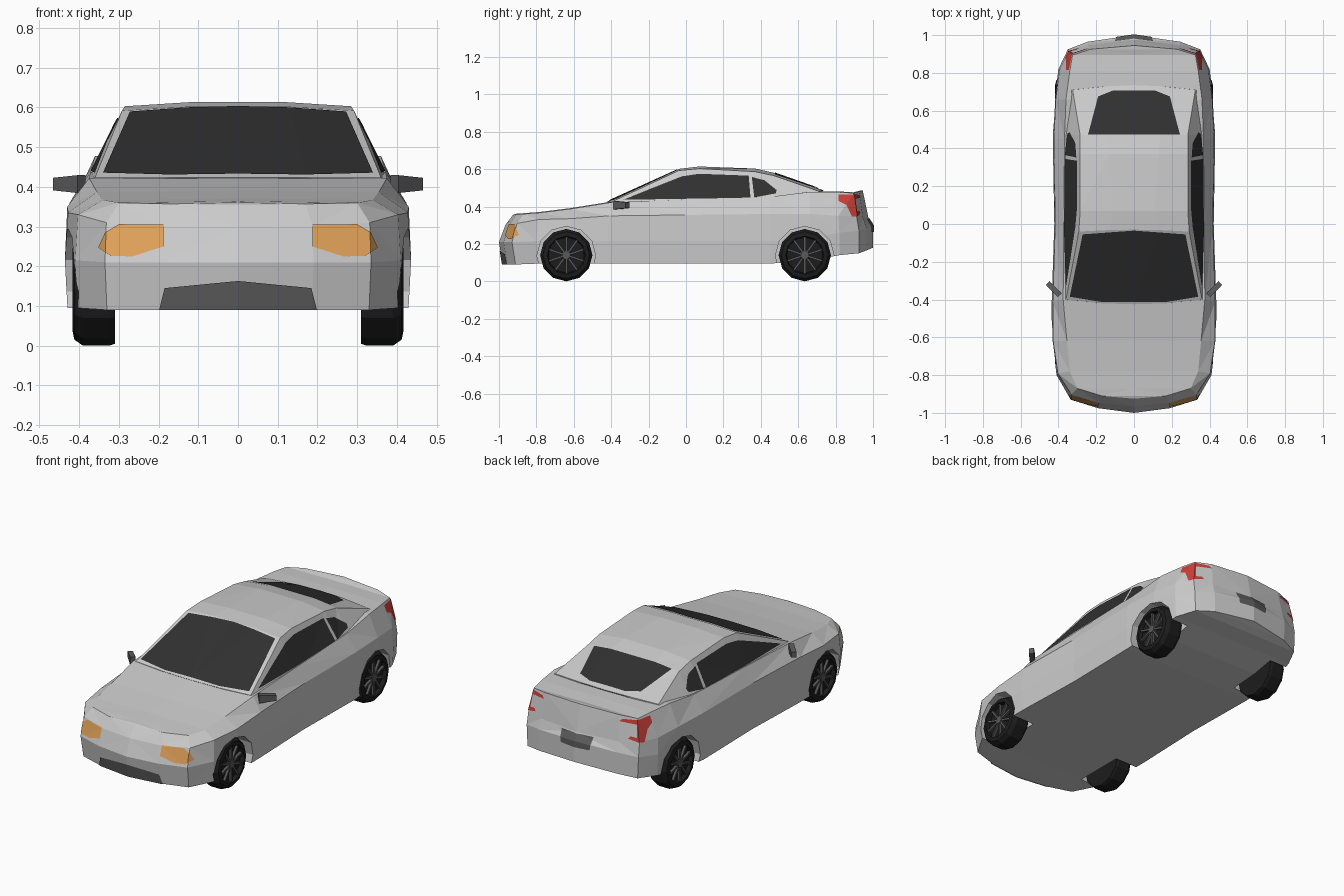
import bpy, bmesh, math
from mathutils import Vector, Matrix

if "Cube" in bpy.data.objects:
    bpy.data.objects.remove(bpy.data.objects["Cube"])


def material(name, r, g, b):
    m = bpy.data.materials.new(name)
    m.diffuse_color = (r, g, b, 1)
    m.use_nodes = True
    m.node_tree.nodes["Principled BSDF"].inputs["Base Color"].default_value = m.diffuse_color
    return m


GLASS = material("glass", .03, .03, .03)
RUBBER = material("rubber", .012, .012, .012)
METAL = material("dark_metal", .1, .1, .1)
TRIM = material("trim", .11, .11, .11)
AMBER = material("amber", .75, .36, .1)
RED = material("red", .6, .05, .04)


def finish(name, bm, mat=None, mirror=False):
    me = bpy.data.meshes.new(name)
    bm.to_mesh(me)
    ob = bpy.data.objects.new(name, me)
    bpy.context.collection.objects.link(ob)
    if mat:
        me.materials.append(mat)
    if mirror:
        ob.modifiers.new("mirror", 'MIRROR').use_mirror_merge = False
    return ob


def half_grid(rows):
    """Skin rows of 3D points, together with their mirror image in x."""
    bm = bmesh.new()
    for s in (1, -1):
        vs = [[bm.verts.new((s * p[0], p[1], p[2])) for p in row] for row in rows]
        for a, b in zip(vs, vs[1:]):
            for i in range(len(a) - 1):
                bm.faces.new((a[i], a[i + 1], b[i + 1], b[i]))
    bmesh.ops.remove_doubles(bm, verts=bm.verts, dist=1e-4)
    return bm


def close_up(bm):
    edges = [e for e in bm.edges if e.is_boundary]
    if edges:
        bmesh.ops.holes_fill(bm, edges=edges, sides=0)
    bmesh.ops.recalc_face_normals(bm, faces=bm.faces)
    bmesh.ops.triangulate(bm, faces=bm.faces)


def decal(name, src, pts, direction, mat, mirror=False):
    """Cut a convex outline out of a surface, seen along an axis, and lift it off."""
    d = Vector(direction)
    k = [i for i in range(3) if d[i]][0]

    def lift(p):
        q = list(p)
        q.insert(k, 0)
        return Vector(q)
    bm = src.copy()
    bm.normal_update()
    bmesh.ops.delete(bm, geom=[f for f in bm.faces if f.normal.dot(d) < .15],
                     context='FACES')
    P = [lift(p) for p in pts]
    mid = sum(P, Vector()) / len(P)
    for a, b in zip(P, P[1:] + P[:1]):
        n = (b - a).cross(d).normalized()
        if n.dot(mid - a) > 0:
            n = -n
        bmesh.ops.bisect_plane(bm, geom=bm.verts[:] + bm.edges[:] + bm.faces[:],
                               plane_co=a, plane_no=n, clear_outer=True)
    bmesh.ops.translate(bm, verts=bm.verts, vec=d * .004)
    return finish(name, bm, mat, mirror)


# Lower body: stations round the plan from nose to tail
# (side x, side y, floor z, waist z, deck x, deck y, deck z)
plan = [
    (0, -1.0, .09, .30, 0, -.925, .355),
    (.19, -.975, .09, .30, .17, -.91, .357),
    (.335, -.93, .09, .31, .30, -.87, .36),
    (.41, -.80, .095, .33, .34, -.78, .367),
    (.436, -.62, .095, .335, .355, -.62, .387),
    (.436, -.42, .095, .35, .375, -.40, .422),
    (.422, 0, .095, .355, .372, 0, .437),
    (.43, .45, .095, .36, .368, .45, .452),
    (.42, .66, .11, .36, .36, .66, .478),
    (.40, .82, .14, .35, .34, .81, .477),
    (.35, .925, .15, .35, .325, .895, .472),
    (.245, .965, .165, .34, .23, .925, .48),
    (0, 1.0, .18, .34, 0, .945, .486),
]
rows = []
for x, y, zf, zm, dx, dy, dz in plan:
    yf = y * (.98 if y < 0 else 1)
    rows.append([(0, yf, zf), (x * .985, yf, zf), (x, y, zf + .12),
                 (x + (dx - x) * .1, y + (dy - y) * .45, zm),
                 (dx, dy, dz), (0, dy, dz + (.004 if dx else 0))])
body = half_grid(rows)
close_up(body)
body_ob = finish("lower_body", body)

# Wheel arch cutters
WHEELS = {"front": -.64, "rear": .635}
cut = bmesh.new()
for y in WHEELS.values():
    for s in (1, -1):
        bmesh.ops.create_cone(cut, cap_ends=True, segments=12, radius1=.157, radius2=.157,
                              depth=.22, matrix=Matrix.Translation((s * .4, y, .137))
                              @ Matrix.Rotation(math.pi / 2, 4, 'Y'))
cutter = finish("arch_cutter", cut)
cutter.hide_render = True
cutter.display_type = 'WIRE'
mod = body_ob.modifiers.new("arches", 'BOOLEAN')
mod.operation = 'DIFFERENCE'
mod.object = cutter

# Cabin: cross-sections (y, centre bow, belt x, belt z, rail x, rail z, roof x, roof z)
sections = [
    (-.40, -.025, .37, .415, .36, .424, .17, .424),
    (-.04, .01, .374, .425, .292, .592, .13, .602),
    (.07, 0, .372, .43, .285, .603, .11, .614),
    (.37, 0, .368, .44, .285, .586, .13, .603),
    (.47, 0, .366, .445, .285, .565, .14, .58),
    (.71, .025, .355, .46, .325, .482, .13, .487),
]
rows = []
for y, bow, bx, bz, rx, rz, mx, mz in sections:
    rows.append([(0, y, bz - .02), (bx, y, bz - .02), (bx, y, bz), (rx, y, rz),
                 (mx, y + bow * .8, mz), (0, y + bow, mz)])
cabin = half_grid(rows)
close_up(cabin)
finish("cabin", cabin)

# Glass
decal("windshield", cabin,
      [(.34, -.385), (.17, -.413), (-.17, -.413), (-.34, -.385), (-.272, -.055),
       (0, -.035), (.272, -.055)], (0, 0, 1), GLASS)
decal("rear_window", cabin,
      [(.243, .475), (.19, .675), (.11, .707), (-.11, .707), (-.19, .675), (-.243, .475)],
      (0, 0, 1), GLASS)
decal("side_window", cabin,
      [(-.34, .436), (-.19, .495), (-.03, .56), (.07, .575), (.335, .565), (.345, .447)],
      (1, 0, 0), GLASS, True)
decal("quarter_window", cabin,
      [(.352, .558), (.42, .54), (.485, .488), (.48, .47), (.365, .449)],
      (1, 0, 0), GLASS, True)

# Front and rear details
decal("headlight", body,
      [(.188, .305), (.30, .306), (.335, .285), (.352, .247), (.32, .226), (.265, .225),
       (.188, .25)], (0, -1, 0), AMBER, True)
decal("grille", body,
      [(-.2, .085), (.2, .085), (.185, .145), (0, .163), (-.185, .145)],
      (0, -1, 0), TRIM)
decal("number_plate_panel", body,
      [(-.09, .265), (.09, .265), (.1, .335), (-.1, .335)], (0, 1, 0), TRIM)
for part, pts in {
    "upper": [(.235, .448), (.36, .438), (.35, .465), (.25, .462)],
    "outer": [(.335, .36), (.362, .35), (.36, .44), (.325, .443)],
    "lower": [(.29, .362), (.362, .345), (.362, .368), (.3, .376)],
}.items():
    decal("taillight_" + part, body, pts, (0, 1, 0), RED, True)

# Door mirrors
bm = bmesh.new()
bmesh.ops.create_cube(bm, size=1)
for v in bm.verts:
    taper = .7 if v.co.x > 0 else 1
    v.co = (v.co.x * .09, v.co.y * .028, v.co.z * .045 * taper)
bmesh.ops.transform(bm, verts=bm.verts, matrix=Matrix.Translation((.425, -.345, .407))
                    @ Matrix.Rotation(math.radians(46), 4, 'Z'))
finish("door_mirror", bm, TRIM, True)

# Wheels: turned tyre plus a spoked rim
tyre = [(0, .31), (.135, .31), (.14, .325), (.14, .39), (.125, .412), (.102, .417),
        (.096, .395), (0, .395)]
N = 12
for name, y in WHEELS.items():
    bm = bmesh.new()
    rings = [[bm.verts.new((x, y + r * math.sin(2 * math.pi * i / N),
                            .14 - r * math.cos(2 * math.pi * i / N))) for i in range(N)]
             for r, x in tyre]
    for a, b in zip(rings, rings[1:]):
        for i in range(N):
            j = (i + 1) % N
            bm.faces.new((a[i], a[j], b[j], b[i]))
    bmesh.ops.remove_doubles(bm, verts=bm.verts, dist=1e-5)
    bmesh.ops.recalc_face_normals(bm, faces=bm.faces)
    finish(name + "_tyre", bm, RUBBER, True)

    bm = bmesh.new()
    hub = Matrix.Translation((.4, y, .14))
    bmesh.ops.create_cone(bm, cap_ends=True, segments=10, radius1=.03, radius2=.022,
                          depth=.024, matrix=hub @ Matrix.Rotation(math.pi / 2, 4, 'Y'))
    for i in range(10):
        bmesh.ops.create_cube(bm, size=1, matrix=hub
                              @ Matrix.Rotation(i * math.pi / 5, 4, 'X')
                              @ Matrix.Translation((.002, 0, .058))
                              @ Matrix.Diagonal((.014, .011, .08, 1)))
    finish(name + "_rim", bm, METAL, True)
